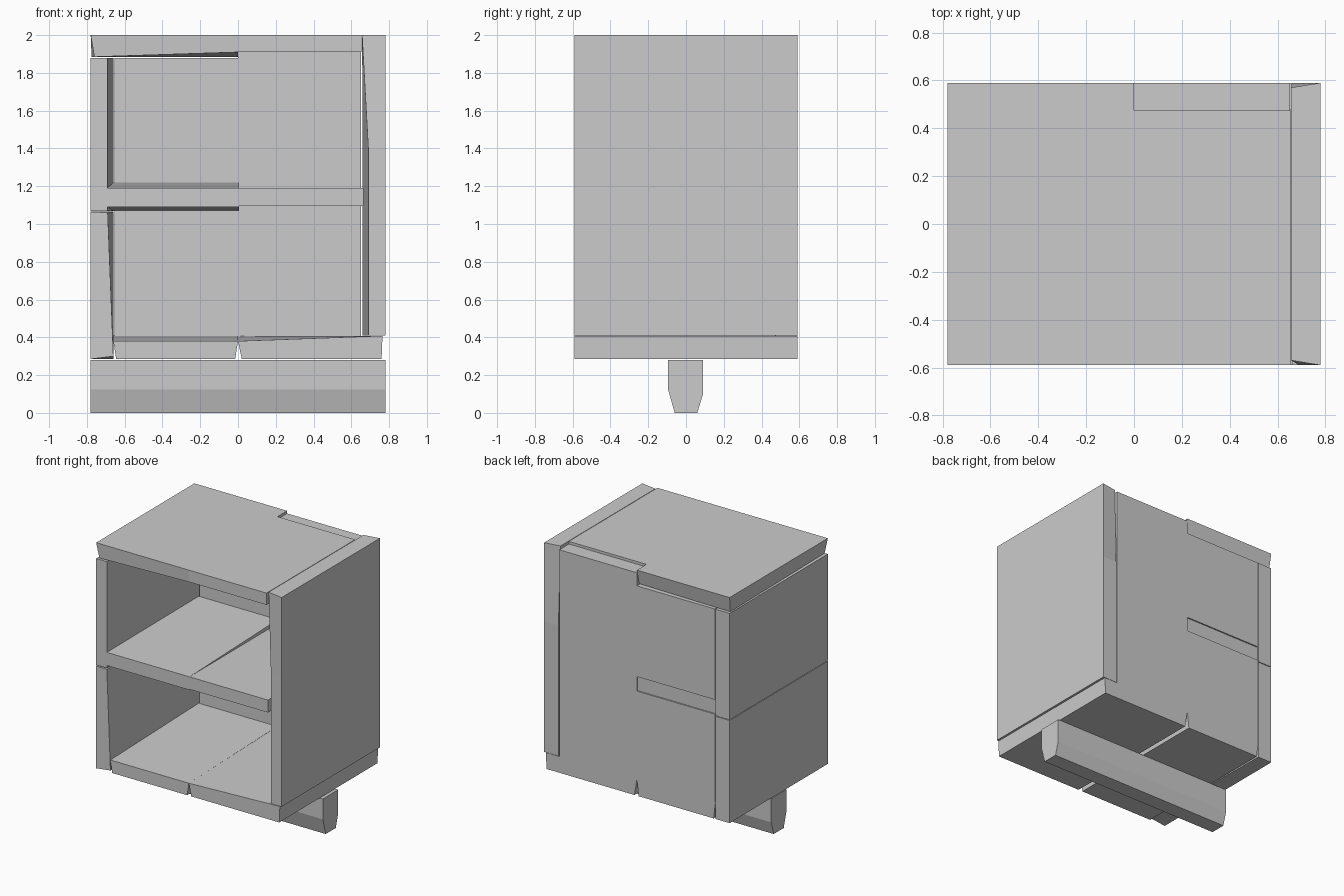
import bpy, bmesh

if "Cube" in bpy.data.objects:
    bpy.data.objects.remove(bpy.data.objects["Cube"])


def loft(name, *loops):
    """Solid skinned through loops of 3D points, capped at both ends."""
    bm = bmesh.new()
    rings = [[bm.verts.new(p) for p in loop] for loop in loops]
    for a, b in zip(rings, rings[1:]):
        n = len(a)
        for i in range(n):
            bm.faces.new((a[i], a[(i + 1) % n], b[(i + 1) % n], b[i]))
    bm.faces.new(rings[0])
    bm.faces.new(rings[-1])
    bmesh.ops.recalc_face_normals(bm, faces=bm.faces[:])
    mesh = bpy.data.meshes.new(name)
    bm.to_mesh(mesh)
    bm.free()
    obj = bpy.data.objects.new(name, mesh)
    bpy.context.collection.objects.link(obj)
    return obj


def depth_loft(name, front, back, y0=-0.59, y1=0.59):
    """Loft between an (x, z) outline at the front and one at the back."""
    return loft(name, [(x, y0, z) for x, z in front], [(x, y1, z) for x, z in back])


def rect(x0, x1, z0, z1):
    return [(x0, z0), (x1, z0), (x1, z1), (x0, z1)]


def box(name, x0, x1, y0, y1, z0, z1):
    return depth_loft(name, rect(x0, x1, z0, z1), rect(x0, x1, z0, z1), y0, y1)


# Tapered foot beam running the full width
foot = [(-0.06, 0), (0.06, 0), (0.09, 0.1), (0.09, 0.28), (-0.095, 0.28), (-0.095, 0.125)]
loft("foot_beam", *[[(x, y, z) for y, z in foot] for x in (-0.78, 0.78)])

# Floor halves, separated by wedge-shaped grooves
depth_loft("floor_left",
           [(-0.645, 0.285), (-0.015, 0.285), (0, 0.38), (-0.66, 0.38)],
           [(-0.645, 0.285), (-0.015, 0.285), (0, 0.41), (-0.66, 0.41)])
depth_loft("floor_right",
           [(0.02, 0.285), (0.76, 0.285), (0.765, 0.408), (0, 0.38)],
           [(0.02, 0.285), (0.76, 0.285), (0.765, 0.408), (0, 0.408)])

# Right wall, flaring inward towards the top
low = [(0.69, -0.59), (0.78, -0.59), (0.78, 0.59), (0.66, 0.59)]
high = [(0.657, -0.57), (0.78, -0.59), (0.78, 0.59), (0.657, 0.57)]
loft("right_wall", *[[(x, y, z) for x, y in ring]
                     for ring, z in ((low, 0.41), (low, 1.4), (high, 2.0))])

# Left wall in two stacked pieces
depth_loft("left_wall_lower",
           [(-0.78, 0.285), (-0.66, 0.30), (-0.69, 1.06), (-0.78, 1.065)],
           [(-0.78, 0.285), (-0.66, 0.285), (-0.66, 1.065), (-0.78, 1.065)])
depth_loft("left_wall_upper",
           rect(-0.78, -0.69, 1.07, 1.88), rect(-0.78, -0.66, 1.07, 1.88))

# Shelf halves: the left one thickens to the rear and runs into the back
depth_loft("shelf_left",
           rect(-0.69, 0.005, 1.09, 1.19), rect(-0.66, 0.005, 1.068, 1.22), y1=0.47)
box("shelf_left_tenon", -0.66, 0, 0.46, 0.58, 1.07, 1.20)
box("shelf_right", 0, 0.665, -0.59, 0.48, 1.095, 1.19)

# Back panels
box("back_right", 0, 0.652, 0.475, 0.59, 0.40, 1.98)
box("back_left_lower", -0.655, 0, 0.47, 0.59, 0.40, 1.08)
box("back_left_upper", -0.655, 0, 0.47, 0.59, 1.19, 1.88)

# Top slabs: the left one has undercut edges
loft("top_left",
     [(-0.76, -0.58, 1.885), (0, -0.59, 1.91), (0, 0.56, 1.885), (-0.775, 0.575, 1.885)],
     [(-0.78, -0.59, 2), (0, -0.59, 2), (0, 0.59, 2), (-0.78, 0.59, 2)])
box("top_right", 0, 0.653, -0.59, 0.475, 1.91, 2.0)
